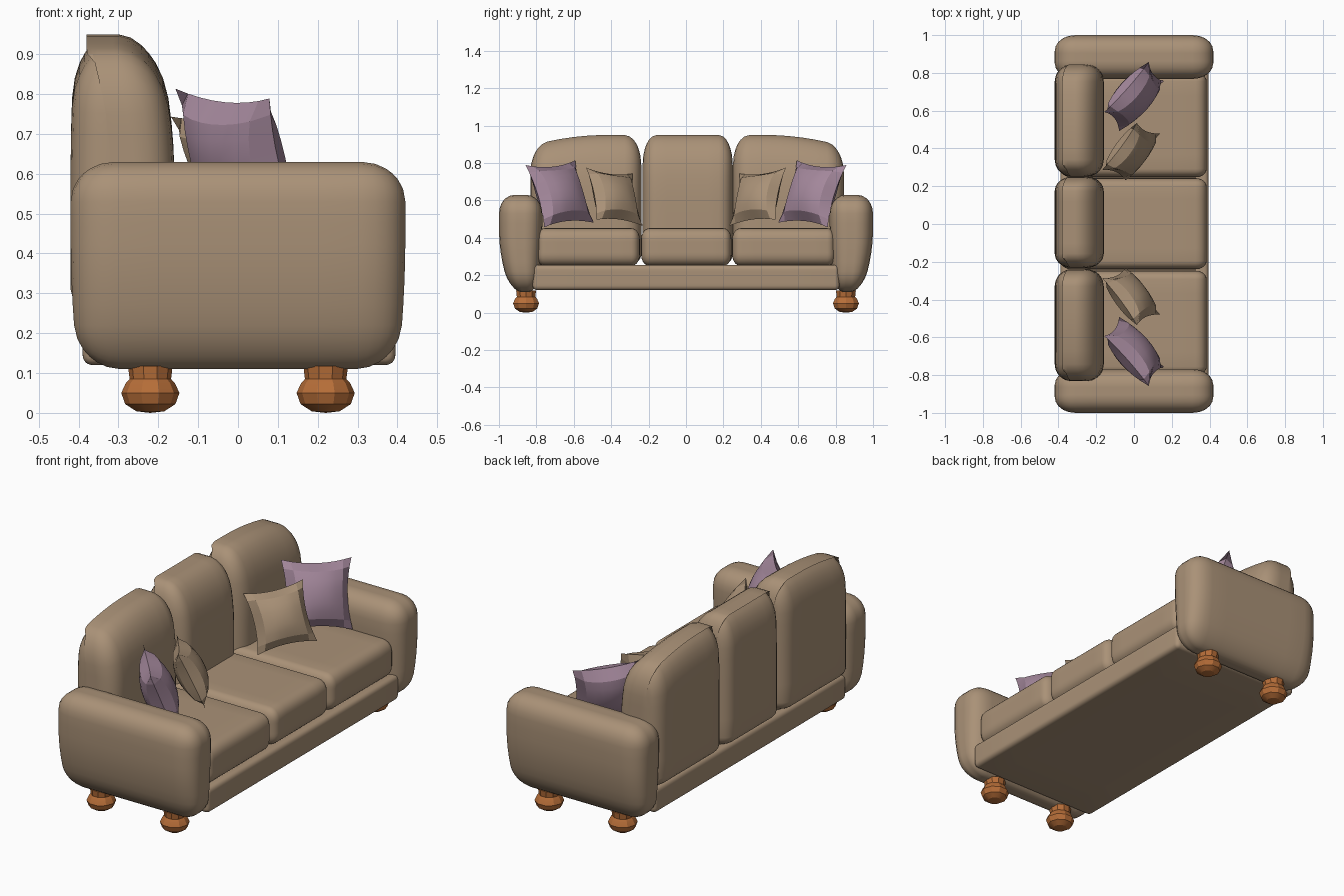
import bpy, bmesh, math
from mathutils import Vector, Matrix

if "Cube" in bpy.data.objects:
    bpy.data.objects.remove(bpy.data.objects["Cube"])


def material(name, rgb):
    m = bpy.data.materials.new(name)
    m.diffuse_color = (*rgb, 1)
    m.use_nodes = True
    m.node_tree.nodes["Principled BSDF"].inputs["Base Color"].default_value = m.diffuse_color
    return m


FABRIC = material("tan fabric", (0.40, 0.285, 0.185))
MAUVE = material("mauve fabric", (0.37, 0.245, 0.33))
WOOD = material("orange wood", (0.47, 0.155, 0.04))


def finish(bm, name, mat, angle):
    bmesh.ops.recalc_face_normals(bm, faces=bm.faces)
    mesh = bpy.data.meshes.new(name)
    bm.to_mesh(mesh)
    bm.free()
    mesh.materials.append(mat)
    ob = bpy.data.objects.new(name, mesh)
    bpy.context.collection.objects.link(ob)
    bpy.ops.object.select_all(action='DESELECT')
    bpy.context.view_layer.objects.active = ob
    ob.select_set(True)
    bpy.ops.object.shade_smooth_by_angle(angle=math.radians(angle))
    return ob


def soft_box(name, lo, hi, radii, bottom_radius=None, deform=None):
    """Box with a separate rounding radius per axis, then an optional deform."""
    bm = bmesh.new()
    bmesh.ops.create_cube(bm, size=2)
    bmesh.ops.subdivide_edges(bm, edges=bm.edges, cuts=11, use_grid_fill=True)
    for v in bm.verts:
        core, d, rad = [], [], []
        for i in range(3):
            t, half = v.co[i], (hi[i] - lo[i]) / 2
            r = radii[i]
            if i == 2 and t < 0 and bottom_radius:
                r = bottom_radius
            sign = 1 if t >= 0 else -1
            core.append(sign * min(abs(t) / 0.5, 1) * (half - r))
            d.append(sign * max(abs(t) - 0.5, 0) / 0.5)
            rad.append(r)
        d = Vector(d)
        if d.length > 0:
            d *= max(abs(c) for c in d) / d.length
        v.co = [(lo[i] + hi[i]) / 2 + core[i] + d[i] * rad[i] for i in range(3)]
        if deform:
            v.co = deform(v.co.copy())
    return finish(bm, name, FABRIC, 40)


def pillow(name, mat, center, across, up, half, thick, side):
    """Square pillow with pointed corners, sunken edges and a plump middle."""
    a = Vector(across).normalized()
    n = a.cross(Vector(up)).normalized()
    u = n.cross(a)
    bm = bmesh.new()
    for face in (1, -1):
        made = bmesh.ops.create_grid(bm, x_segments=8, y_segments=8, size=1)
        for v in made["verts"]:
            s, t = v.co.x, v.co.y
            puff = max((1 - s * s) * (1 - t * t), 0) ** 0.5
            p = (Vector(center) + a * half * s * (1 - 0.13 * (1 - t * t))
                 + u * half * t * (1 - 0.13 * (1 - s * s)) + n * face * thick * puff)
            v.co = (p.x, p.y * side, p.z)
    bmesh.ops.remove_doubles(bm, verts=bm.verts, dist=0.0005)
    finish(bm, name, mat, 25)


def foot(name, x, y):
    profile = [(0, 0), (0.035, 0.004), (0.063, 0.022), (0.073, 0.05),
               (0.062, 0.074), (0.052, 0.085), (0.056, 0.118), (0, 0.118)]
    bm = bmesh.new()
    vs = [bm.verts.new((r, 0, z)) for r, z in profile]
    es = [bm.edges.new(p) for p in zip(vs, vs[1:])]
    bmesh.ops.spin(bm, geom=vs + es, axis=(0, 0, 1), cent=(0, 0, 0),
                   angle=math.tau, steps=10)
    bmesh.ops.remove_doubles(bm, verts=bm.verts, dist=0.0005)
    bmesh.ops.translate(bm, verts=bm.verts, vec=(x, y, 0))
    finish(bm, name, WOOD, 20)


def back_shape(side):
    """Lean the front in toward the top; drop the outer top corner."""
    def f(p):
        k = max(0, (p.z - 0.6) / 0.35)
        if p.x > -0.33:
            p.x -= 0.05 * k * k
        else:
            p.x += 0.012 * k * k
        if side:
            w = max(0, (side * p.y - 0.42) / 0.42)
            p.z -= 0.06 * w * w * max(0, (p.z - 0.45) / 0.5)
        return p
    return f


# base frame
soft_box("base", (-0.39, -0.82, 0.12), (0.395, 0.82, 0.255), (0.025, 0.025, 0.025))

# seat and back cushions
soft_box("middle_seat", (-0.39, -0.24, 0.25), (0.385, 0.243, 0.452), (0.06, 0.045, 0.06))
soft_box("middle_back", (-0.42, -0.232, 0.25), (-0.16, 0.25, 0.95),
         (0.09, 0.075, 0.16), 0.06, back_shape(0))

for side, label in ((1, "right"), (-1, "left")):
    def span(a, b):
        return sorted((side * a, side * b))

    y0, y1 = span(0.247, 0.80)
    soft_box(label + "_seat", (-0.39, y0, 0.25), (0.385, y1, 0.452), (0.06, 0.045, 0.06))
    y0, y1 = span(0.245, 0.838)
    soft_box(label + "_back", (-0.42, y0 + 0.006, 0.25), (-0.16, y1 + 0.006, 0.95),
             (0.09, 0.09, 0.16), 0.06, back_shape(side))

    # arm, tapering toward the bottom and mostly on its outer side
    def arm_shape(p):
        s = max(0, (0.45 - p.z) / 0.34)
        p.x *= 1 - 0.045 * s * s
        outward = (side * p.y - 0.768) / 0.232
        p.y += side * (0.02 * s * (1 - outward) - 0.065 * s * s * outward)
        return p

    y0, y1 = span(0.768, 1.0)
    soft_box(label + "_arm", (-0.42, y0, 0.11), (0.42, y1, 0.63),
             (0.11, 0.085, 0.10), 0.11, arm_shape)

    # scatter pillows
    pillow(label + "_mauve_pillow", MAUVE, (0, 0.675, 0.635), (0.24, 0.27, -0.025),
           (-0.085, 0.085, 0.32), 0.178, 0.085, side)
    pillow(label + "_tan_pillow", FABRIC, (-0.015, 0.383, 0.62), (0.17, 0.23, 0.03),
           (-0.12, 0.06, 0.28), 0.155, 0.075, side)

    # bun feet
    for x, where in ((-0.22, "back"), (0.22, "front")):
        foot(f"{label}_{where}_foot", x, side * 0.855)
